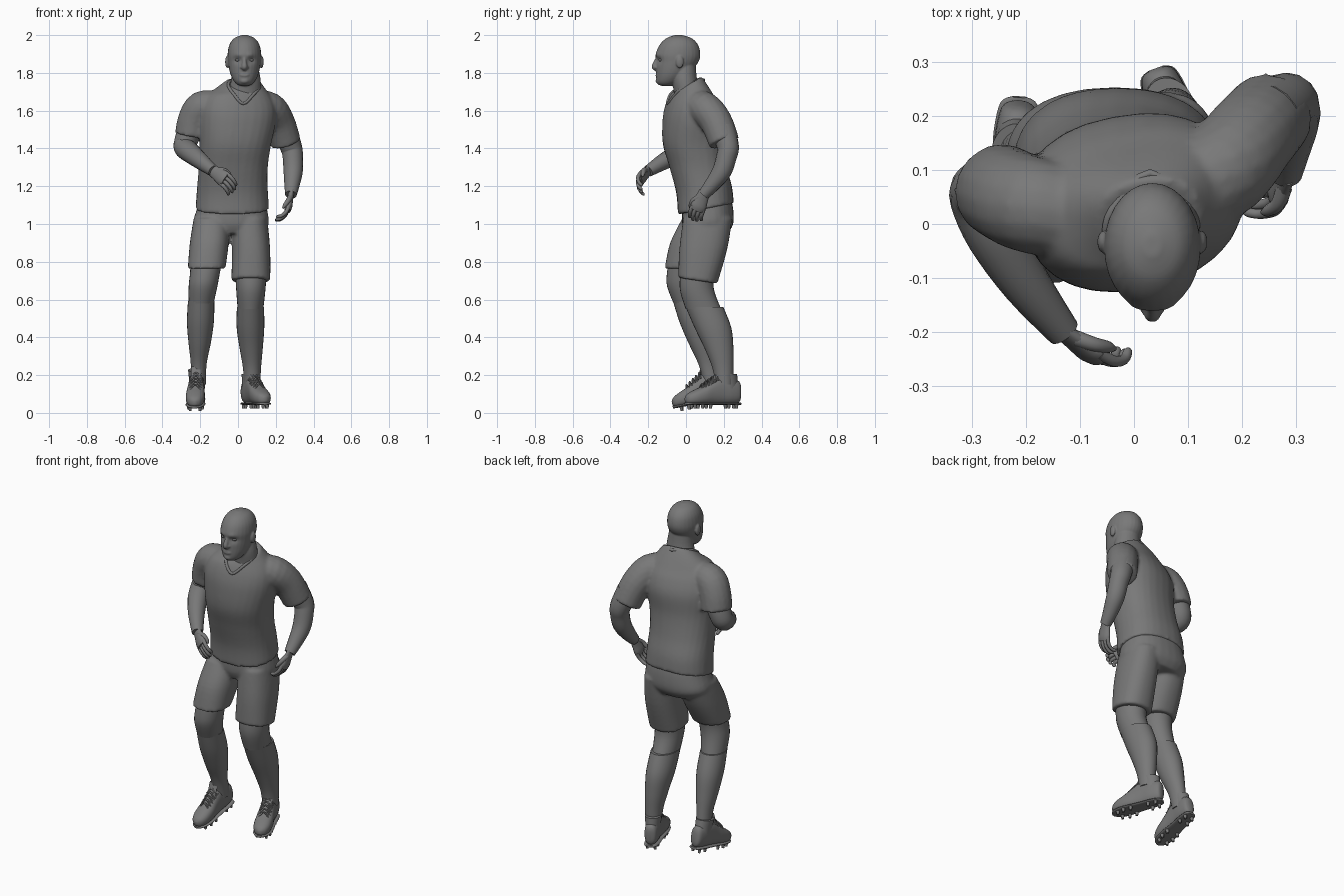
import bpy, bmesh, math
from mathutils import Vector as V, Matrix as M

grey = bpy.data.materials.new("dark grey")
grey.diffuse_color = (0.19, 0.19, 0.19, 1)
X, Y, Z = V((1, 0, 0)), V((0, 1, 0)), V((0, 0, 1))


def finish(name, bm, mat=None):
    bmesh.ops.recalc_face_normals(bm, faces=bm.faces)
    if mat:
        bm.transform(mat)
    me = bpy.data.meshes.new(name)
    bm.to_mesh(me)
    bm.free()
    ob = bpy.data.objects.new(name, me)
    bpy.context.collection.objects.link(ob)
    me.materials.append(grey)
    smooth(ob)
    return ob


def select(obs):
    bpy.ops.object.select_all(action='DESELECT')
    for o in obs:
        o.select_set(True)
    bpy.context.view_layer.objects.active = obs[0]


def smooth(ob):
    select([ob])
    bpy.ops.object.shade_smooth_by_angle(angle=math.radians(50))


def spline(rows, steps):
    """Catmull-Rom through rows of numbers."""
    p = [rows[0]] + list(rows) + [rows[-1]]
    out = []
    for i in range(1, len(p) - 2):
        for k in range(steps):
            t = k / steps
            out.append([0.5 * (2 * b + (c - a) * t + (2 * a - 5 * b + 4 * c - d) * t * t
                               + (3 * b - a - 3 * c + d) * t ** 3)
                        for a, b, c, d in zip(*p[i - 1:i + 3])])
    return out + [list(rows[-1])]


def skin(name, rings, mat=None):
    bm = bmesh.new()
    vs = [[bm.verts.new(c) for c in r] for r in rings]
    n = len(rings[0])
    for a, b in zip(vs, vs[1:]):
        for j in range(n):
            bm.faces.new((a[j], a[(j + 1) % n], b[(j + 1) % n], b[j]))
    bm.faces.new(vs[0])
    bm.faces.new(vs[-1])
    return finish(name, bm, mat)


def section(c, u, v, n=24, e=2.0):
    pts = []
    for j in range(n):
        a = 2 * math.pi * j / n
        f = lambda q: math.copysign(abs(q) ** (2 / e), q)
        pts.append(c + u * f(math.cos(a)) + v * f(math.sin(a)))
    return pts


def loft(name, rows, e=2.0, mat=None):
    """Level rings: x, y, z, half width, half depth, turn in degrees, slope."""
    rows = [tuple(r) + (0,) * (7 - len(r)) for r in rows]
    rings = []
    for x, y, z, rx, ry, turn, slope in spline(rows, 5):
        ring = section(V((0, 0, 0)), X * rx, Y * ry, 28, e)
        rings.append([M.Rotation(math.radians(turn), 3, 'Z') @ q + V((x, y, z + q.y * slope)) for q in ring])
    return skin(name, rings, mat)


def tube(name, rows, ref=X, flat=1.0, n=16, mat=None):
    """Rings square to a path: x, y, z, radius."""
    s = spline(rows, 4)
    rings = []
    for i, r in enumerate(s):
        t = (V(s[min(i + 1, len(s) - 1)][:3]) - V(s[max(i - 1, 0)][:3])).normalized()
        u = (ref - t * ref.dot(t)).normalized()
        rings.append(section(V(r[:3]), u * r[3], t.cross(u) * r[3] * flat, n))
    return skin(name, rings, mat)


def ball(name, c, r):
    bm = bmesh.new()
    bmesh.ops.create_uvsphere(bm, u_segments=16, v_segments=10, radius=1)
    return finish(name, bm, M.Translation(c) @ M.Diagonal((*r, 1)))


def fuse(name, obs, voxel, rounds):
    """Merge overlapping volumes into one smooth skin."""
    select(obs)
    bpy.ops.object.join()
    ob = obs[0]
    ob.name = name
    r = ob.modifiers.new("merge", 'REMESH')
    r.mode, r.voxel_size = 'VOXEL', voxel
    s = ob.modifiers.new("relax", 'SMOOTH')
    s.factor, s.iterations = 0.5, rounds
    for m in ("merge", "relax"):
        bpy.ops.object.modifier_apply(modifier=m)
    smooth(ob)
    return ob


# shirt: torso and two sleeves
torso = loft("torso", [
    (-.03, .105, 1.08, .195, .148, 0, .2), (-.03, .096, 1.18, .188, .148, 0, .1),
    (-.025, .065, 1.30, .183, .152, 4), (-.015, .04, 1.42, .19, .16, 8),
    (-.005, .04, 1.54, .205, .16, 12), (0, .035, 1.62, .2, .14, 14),
    (.005, .03, 1.685, .165, .108, 14), (.03, .012, 1.745, .094, .07, 8, .5)], 2.3)
sleeve_r = tube("sleeve", [(-.11, .02, 1.62, .085), (-.19, .035, 1.615, .09),
                           (-.23, .052, 1.55, .089), (-.247, .062, 1.47, .088)], Y)
sleeve_l = tube("sleeve", [(.09, .055, 1.62, .085), (.165, .1, 1.61, .09),
                           (.215, .16, 1.54, .086), (.253, .203, 1.43, .082)], Y)
shirt = fuse("shirt", [torso, sleeve_r, sleeve_l], .009, 6)

# collar band lying on the shirt
path = [(.10, .03, 1.75), (.115, -.02, 1.73), (.085, -.07, 1.69), (.033, -.12, 1.645),
        (-.02, -.09, 1.69), (-.05, -.03, 1.73), (-.04, .03, 1.75), (.03, .09, 1.76), (.10, .03, 1.75)]
tube("collar", [(*shirt.closest_point_on_mesh(p)[1], .008) for p in path], Z, n=10)

# shorts: hips and two legs
hips = loft("hips", [(-.03, .11, 1.15, .17, .125), (-.032, .115, 1.08, .186, .135),
                     (-.038, .115, 1.0, .2, .135), (-.04, .11, .95, .16, .11)], 2.3)
short_r = loft("short", [(-.14, .1, 1.03, .095, .12), (-.152, .042, .9, .103, .126),
                         (-.166, -.01, .765, .1, .103)], 2.3)
short_l = loft("short", [(.06, .115, 1.03, .095, .13), (.069, .092, .87, .101, .127),
                         (.068, .062, .70, .103, .104, 0, -.15)], 2.3)
fuse("shorts", [hips, short_r, short_l], .009, 5)

# legs and socks
loft("right_knee", [(-.165, .0, .82, .085, .088), (-.175, -.015, .74, .079, .086),
                    (-.185, -.014, .67, .076, .086), (-.195, .012, .58, .066, .078)])
loft("left_knee", [(.068, .065, .78, .085, .09), (.068, .057, .66, .078, .09),
                   (.066, .092, .55, .068, .094)])
loft("right_sock", [(-.195, .014, .592, .07, .083), (-.199, .052, .48, .071, .086),
                    (-.203, .085, .37, .059, .072), (-.208, .118, .26, .042, .053),
                    (-.21, .14, .15, .04, .045)])
loft("left_sock", [(.066, .098, .56, .072, .1), (.066, .143, .45, .073, .097),
                   (.07, .175, .34, .061, .076), (.074, .195, .24, .048, .056),
                   (.075, .203, .15, .043, .046)])

# forearms
tube("right_arm", [(-.245, .06, 1.52, .066), (-.275, .062, 1.44, .062), (-.282, .045, 1.405, .058),
                   (-.255, -.02, 1.38, .055), (-.2, -.11, 1.335, .045), (-.13, -.2, 1.28, .031)], Z)
tube("left_arm", [(.245, .195, 1.5, .066), (.28, .222, 1.41, .058), (.29, .215, 1.36, .054),
                  (.292, .19, 1.28, .051), (.286, .14, 1.21, .041), (.28, .092, 1.155, .031)], Y)


def hand(side, wrist, knuckle, w, n):
    """w points to the thumb side, n is where the palm faces."""
    a, k = V(wrist), V(knuckle)
    d = (k - a).normalized()
    w = (V(w) - d * V(w).dot(d)).normalized()
    n = V(n).normalized()
    tube(side + "_palm", [(*(a - d * .02), .03), (*a.lerp(k, .35), .036),
                          (*a.lerp(k, .8), .042), (*(k + d * .008), .034)], w, .48)
    for i in range(4):
        b = k + w * (1.5 - i) * .021 - d * .012
        s = (.9, 1, .95, .8)[i]
        pts = [(b, .011), (b + d * .04 * s + n * .006, .0105), (b + d * .068 * s + n * .026, .0095),
               (b + d * .075 * s + n * .048, .0085), (b + d * .074 * s + n * .056, .003)]
        tube(f"{side}_finger", [(*p, r) for p, r in pts], w, n=10)
    b = a + d * .02 + w * .018
    pts = [(b, .015), (b + d * .03 + w * .022 + n * .008, .0135), (b + d * .06 + w * .028 + n * .022, .011),
           (b + d * .078 + w * .026 + n * .03, .004)]
    tube(f"{side}_thumb", [(*p, r) for p, r in pts], n, n=10)


hand("right", (-.13, -.2, 1.28), (-.072, -.243, 1.238), (.4, 0, .9), (.1, .8, -.6))
hand("left", (.28, .092, 1.155), (.264, .06, 1.078), (0, -1, -.1), (-1, .25, 0))


# boots: upper, cuff, tongue, sole, laces and studs, built heel to toe along x
def boot(side, heel, yaw, pitch):
    m = M.Translation(heel) @ M.Rotation(yaw, 4, 'Z') @ M.Rotation(pitch, 4, 'Y')
    body = [(0, .09, .012, .03), (.012, .09, .032, .057), (.06, .095, .041, .07), (.11, .1, .042, .077),
            (.16, .088, .045, .066), (.21, .071, .05, .05), (.26, .06, .047, .039),
            (.295, .053, .032, .027), (.31, .05, .01, .012)]
    rows = spline(body, 4)
    skin(side + "_boot", [section(V((s, 0, z)), Y * w, Z * h, 24, 2.4) for s, z, w, h in rows], m)
    skin(side + "_sole", [section(V((s, 0, .027)), Y * (w + .002), Z * .007, 16, 3)
                          for s, z, w, h in rows], m)
    loft(side + "_boot_cuff", [(.07, 0, .1, .055, .041), (.074, 0, .15, .056, .043),
                               (.078, 0, .185, .057, .046, 0, 0)], mat=m)
    tube(side + "_tongue", [(.2, 0, .118, .022), (.15, 0, .158, .026), (.125, 0, .195, .028),
                            (.12, 0, .212, .024)], Y, .25, mat=m)
    for i in range(5):
        s, z = .135 + i * .019, .178 - i * .0125
        for q in (-1, 1):
            tube(side + "_lace", [(s, -.034 * q, z - .028, .004), (s + .006, 0, z + .004, .004),
                                  (s + .014, .034 * q, z - .032, .004)], Z, n=8, mat=m)
    for s, w in ((.03, .022), (.075, .026), (.18, .034), (.225, .036), (.265, .026)):
        for q in (-1, 1):
            bm = bmesh.new()
            bmesh.ops.create_cone(bm, cap_ends=True, segments=10, radius1=.007, radius2=.011, depth=.028)
            finish(side + "_stud", bm, m @ M.Translation((s, q * w, .014)))


boot("left", (.04, .288, .022), math.atan2(-.29, .105), 0)
boot("right", (-.212, .24, .06), math.atan2(-.305, -.018), .185)

# head: skull, neck, nose, ears and lips merged
C = .034
skull = loft("skull", [(C, -.04, 2.0, .015, .02), (C, -.037, 1.983, .055, .068), (C, -.038, 1.948, .08, .102),
                       (C, -.042, 1.90, .089, .118), (C, -.046, 1.86, .087, .113), (C, -.06, 1.82, .081, .098),
                       (C, -.075, 1.785, .071, .083), (C, -.09, 1.755, .055, .066),
                       (C, -.1, 1.737, .036, .045), (C, -.1, 1.73, .015, .02)])
neck = loft("neck", [(.037, -.01, 1.86, .065, .06), (.042, -.008, 1.77, .077, .066),
                     (.036, .005, 1.70, .088, .07), (.03, .02, 1.64, .1, .08)])
parts = [skull, neck,
         tube("nose", [(C, -.152, 1.882, .009), (C, -.163, 1.855, .012), (C, -.166, 1.832, .016),
                       (C, -.155, 1.82, .012)]),
         ball("lips", (C, -.152, 1.79), (.027, .013, .011)),
         ball("chin", (C, -.142, 1.757), (.026, .02, .016))]
for q in (-1, 1):
    parts += [ball("ear", (C + q * .091, -.033, 1.858), (.011, .021, .033)),
              ball("nostril", (C + q * .014, -.157, 1.829), (.009, .011, .008))]
head = fuse("head", parts, .0045, 4)

# press in the eye sockets and mouth line, lift the brow
dents = [(C, -.165, 1.792, .008, .004)]
for q in (-1, 1):
    dents += [(C + q * .036, -.15, 1.868, .02, .011), (C + q * .034, -.155, 1.893, .016, -.005)]
for x, y, z, r, amount in dents:
    wide = 3 if abs(x - C) < .01 else 1.3
    for v in head.data.vertices:
        d = v.co - V((x, y, z))
        v.co.y += amount * math.exp(-((d.x / wide) ** 2 + d.y ** 2 / 4 + d.z ** 2) / r ** 2)

# eyes
for q in (-1, 1):
    ball("eye", (C + q * .035, -.133, 1.868), (.014, .012, .008))
